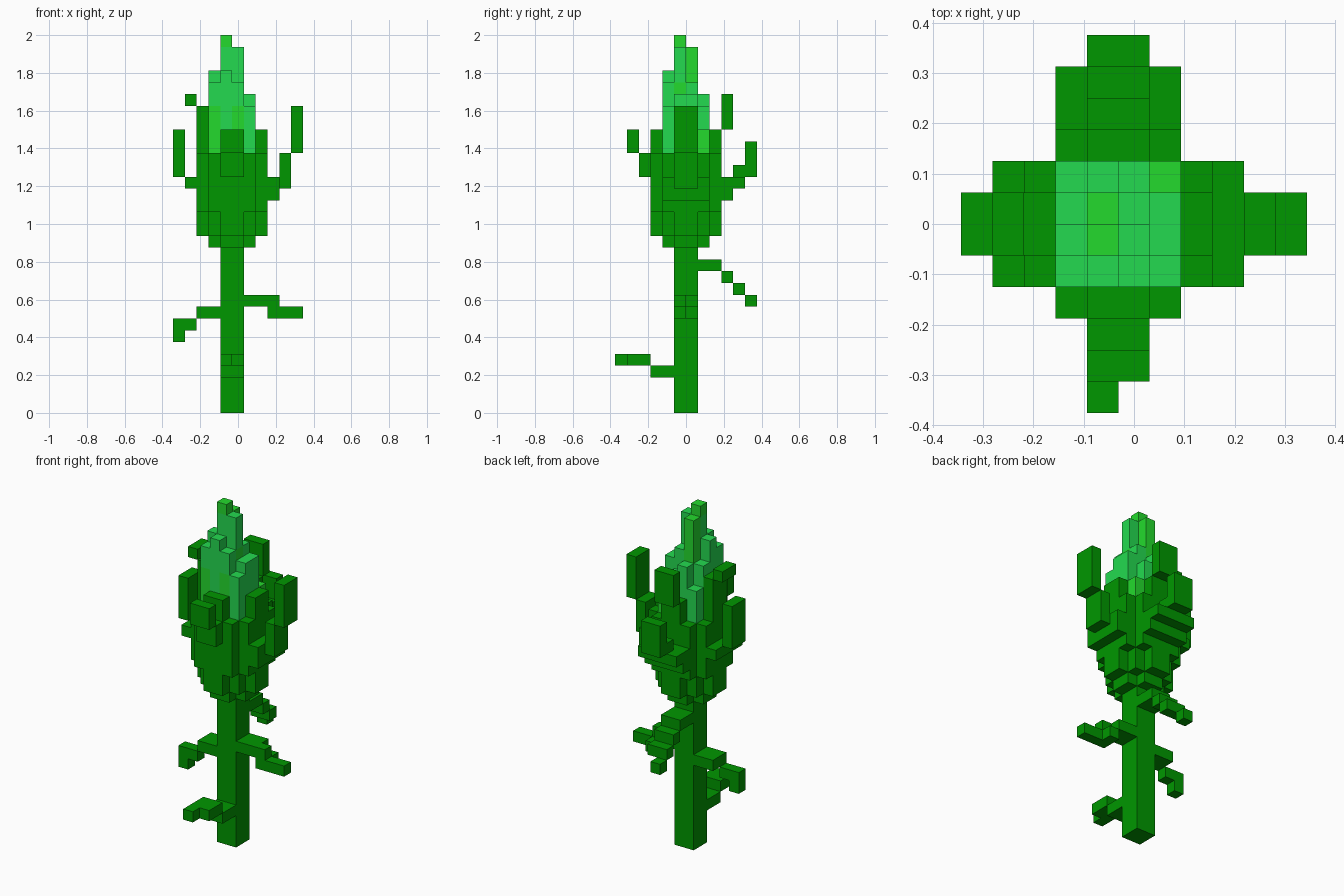
import bpy
import bmesh
from mathutils import Vector

if "Cube" in bpy.data.objects:
    bpy.data.objects.remove(bpy.data.objects["Cube"], do_unlink=True)

U = 0.0625                               # size of one block
ORIGIN = Vector((-5.5 * U, -6 * U, 0))   # corner of block (0, 0, 0)


def material(name, rgb):
    m = bpy.data.materials.new(name)
    m.use_nodes = True
    m.diffuse_color = (*rgb, 1)
    m.node_tree.nodes["Principled BSDF"].inputs["Base Color"].default_value = (*rgb, 1)
    return m


LEAF = material("leaf green", (0.0, 0.31, 0.0))
TEAL = material("petal sea green", (0.017, 0.70, 0.08))
LIME = material("petal bright green", (0.017, 0.70, 0.026))

parts = {}      # part name -> {block: material}
occupied = set()


def blocks(part, x, y, z, mat=LEAF):
    """Fill an inclusive range of blocks; later calls may recolour a part's own blocks."""
    cells = parts.setdefault(part, {})
    for i in range(x[0], x[1] + 1):
        for j in range(y[0], y[1] + 1):
            for k in range(z[0], z[1] + 1):
                c = (i, j, k)
                if c not in occupied or c in cells:
                    cells[c] = mat
                    occupied.add(c)


# Stem
blocks("stem", (4, 5), (5, 6), (0, 13))

# Stem leaves, one on each side
blocks("front_stem_leaf", (4, 5), (3, 4), (3, 3))
blocks("front_stem_leaf", (4, 5), (1, 2), (4, 4))
blocks("front_stem_leaf", (4, 4), (0, 0), (4, 4))

blocks("back_stem_leaf", (4, 5), (7, 8), (12, 12))
blocks("back_stem_leaf", (4, 5), (9, 9), (11, 11))
blocks("back_stem_leaf", (4, 5), (10, 10), (10, 10))
blocks("back_stem_leaf", (4, 4), (11, 11), (9, 9))

blocks("right_stem_leaf", (2, 3), (5, 6), (8, 8))
blocks("right_stem_leaf", (0, 1), (5, 5), (7, 7))
blocks("right_stem_leaf", (0, 0), (5, 5), (6, 6))

blocks("left_stem_leaf", (6, 7), (5, 6), (9, 9))
blocks("left_stem_leaf", (8, 8), (5, 5), (9, 9))
blocks("left_stem_leaf", (8, 8), (5, 6), (8, 8))
blocks("left_stem_leaf", (9, 10), (5, 5), (8, 8))

# Inner flower: block heights, columns i = 3..6, rows j = 4..7
HEIGHTS = {
    4: (28, 29, 28, 26),
    5: (29, 32, 31, 27),
    6: (27, 31, 28, 27),
    7: (25, 27, 26, 24),
}
for j, row in HEIGHTS.items():
    for i, top in enumerate(row, 3):
        blocks("inner_flower", (i, i), (j, j), (17, top - 1), TEAL)
for x, y, z in (((4, 4), (5, 5), (31, 31)), ((4, 4), (6, 6), (22, 30)),
                ((6, 6), (7, 7), (22, 23)), ((3, 3), (4, 4), (22, 25)),
                ((5, 5), (4, 4), (22, 25)), ((5, 5), (5, 5), (27, 27))):
    blocks("inner_flower", x, y, z, LIME)

# Bud cup, widening upwards in stepped rounds
blocks("bud", (4, 5), (4, 7), (14, 14))
blocks("bud", (3, 6), (5, 6), (14, 14))
for x, y in (((4, 5), (3, 8)), ((3, 6), (4, 7)), ((2, 7), (5, 6))):
    blocks("bud", x, y, (15, 16))
for x, y in (((3, 6), (3, 8)), ((2, 7), (4, 7))):
    blocks("bud", x, y, (17, 21))

# Upright inner petals
blocks("front_inner_petal", (4, 5), (3, 3), (22, 23))
blocks("left_inner_petal", (7, 7), (5, 6), (22, 23))
blocks("back_inner_petal", (4, 5), (8, 8), (22, 23))
blocks("back_inner_petal", (4, 5), (9, 9), (24, 26))
blocks("right_inner_petal", (2, 2), (5, 6), (22, 25))
blocks("right_inner_petal", (1, 1), (5, 6), (26, 26))

# Outer petals curling outwards
blocks("front_outer_petal", (4, 5), (2, 2), (20, 21))
blocks("front_outer_petal", (4, 5), (1, 1), (22, 23))

blocks("back_outer_petal", (3, 6), (9, 9), (18, 19))
blocks("back_outer_petal", (3, 6), (10, 10), (19, 19))
blocks("back_outer_petal", (4, 5), (10, 10), (20, 20))
blocks("back_outer_petal", (4, 5), (11, 11), (20, 22))

blocks("right_outer_petal", (1, 1), (4, 7), (19, 19))
blocks("right_outer_petal", (0, 0), (5, 6), (20, 23))

blocks("left_outer_petal", (8, 8), (4, 7), (18, 19))
blocks("left_outer_petal", (9, 9), (5, 6), (19, 21))
blocks("left_outer_petal", (10, 10), (5, 6), (22, 25))


def build(name, cells):
    """Mesh only the exposed block faces and merge the flat ones."""
    bm = bmesh.new()
    verts = {}
    mats = list(dict.fromkeys(cells.values()))
    for c, mat in cells.items():
        for axis in range(3):
            u, v = (axis + 1) % 3, (axis + 2) % 3
            for side in (0, 1):
                n = list(c)
                n[axis] += 2 * side - 1
                if tuple(n) in occupied:
                    continue
                loop = []
                for a, b in ((0, 0), (1, 0), (1, 1), (0, 1)):
                    p = list(c)
                    p[axis] += side
                    p[u] += a
                    p[v] += b
                    p = tuple(p)
                    if p not in verts:
                        verts[p] = bm.verts.new(ORIGIN + Vector(p) * U)
                    loop.append(verts[p])
                f = bm.faces.new(loop if side else loop[::-1])
                f.material_index = mats.index(mat)
    bmesh.ops.dissolve_limit(bm, angle_limit=0.01, verts=bm.verts[:],
                             edges=bm.edges[:], delimit={'MATERIAL'})
    me = bpy.data.meshes.new(name)
    bm.to_mesh(me)
    bm.free()
    for m in mats:
        me.materials.append(m)
    bpy.context.scene.collection.objects.link(bpy.data.objects.new(name, me))


for part_name, part_cells in parts.items():
    build(part_name, part_cells)
